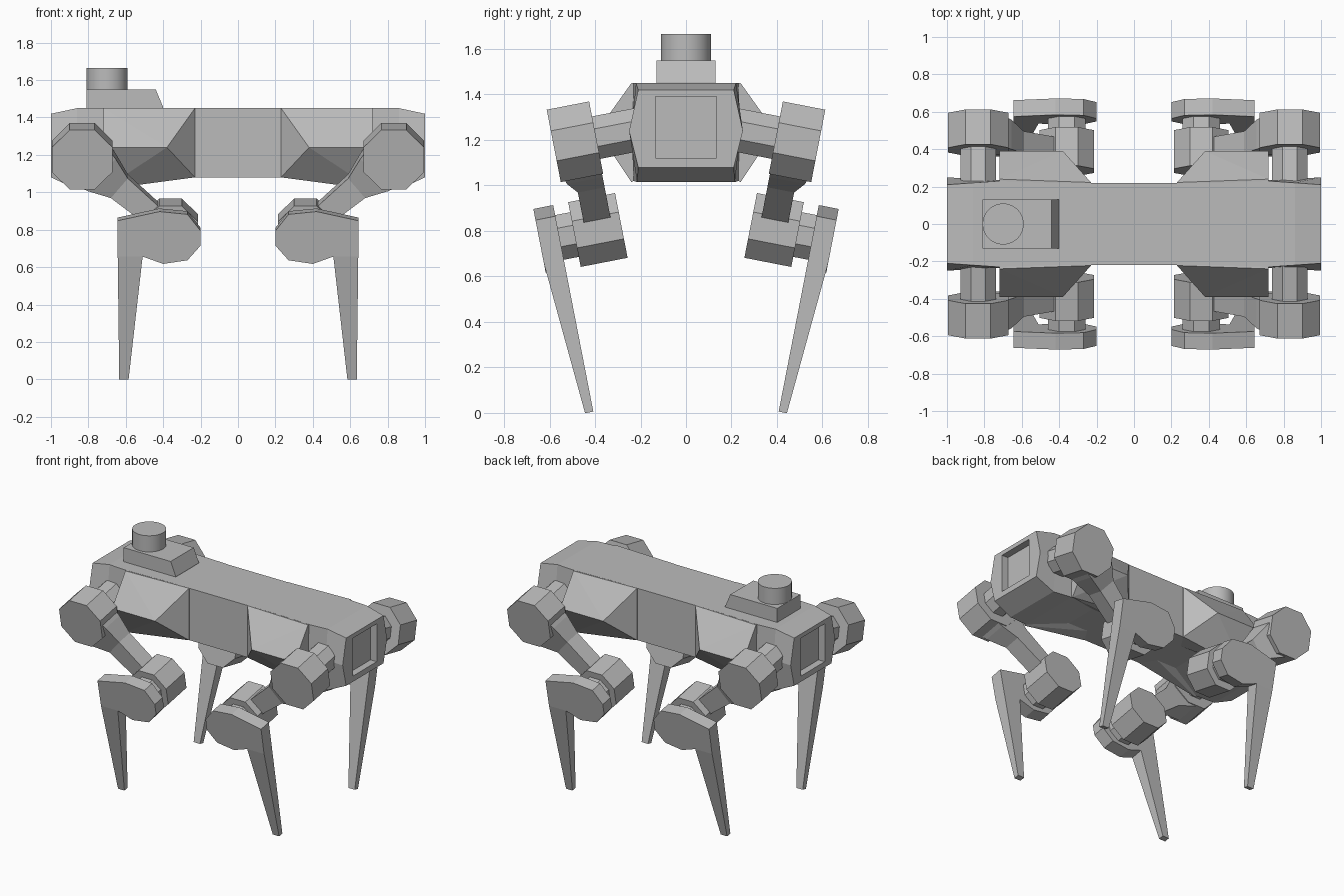
import bpy, bmesh, math
from mathutils import Vector

if "Cube" in bpy.data.objects:
    bpy.data.objects.remove(bpy.data.objects["Cube"])

grey = bpy.data.materials.new("plain_grey")
grey.use_nodes = True
grey.diffuse_color = (0.5, 0.5, 0.5, 1)
grey.node_tree.nodes["Principled BSDF"].inputs["Base Color"].default_value = (0.5, 0.5, 0.5, 1)


def finish(name, bm):
    bmesh.ops.recalc_face_normals(bm, faces=bm.faces)
    mesh = bpy.data.meshes.new(name)
    bm.to_mesh(mesh)
    bm.free()
    mesh.materials.append(grey)
    obj = bpy.data.objects.new(name, mesh)
    bpy.context.collection.objects.link(obj)
    return obj


def loft(name, rings):
    """Skin a row of equal rings and close both ends."""
    bm = bmesh.new()
    rows = [[bm.verts.new(p) for p in ring] for ring in rings]
    n = len(rows[0])
    for a, b in zip(rows, rows[1:]):
        for i in range(n):
            j = (i + 1) % n
            bm.faces.new((a[i], a[j], b[j], b[i]))
    bm.faces.new(rows[0])
    bm.faces.new(rows[-1])
    return finish(name, bm)


def hull(name, points):
    bm = bmesh.new()
    for p in points:
        bm.verts.new(p)
    res = bmesh.ops.convex_hull(bm, input=bm.verts)
    spare = {g for g in res["geom_interior"] + res["geom_unused"] if isinstance(g, bmesh.types.BMVert)}
    bmesh.ops.delete(bm, geom=list(spare), context="VERTS")
    bmesh.ops.dissolve_limit(bm, angle_limit=0.02, verts=bm.verts, edges=bm.edges)
    return finish(name, bm)


# Body: sections of (x, top z, top half width, middle half width, bottom z, bottom half width)
half = [(0.23, 1.45, 0.22, 0.22, 1.08, 0.22),
        (0.45, 1.45, 0.22, 0.22, 1.08, 0.22),
        (0.72, 1.45, 0.23, 0.235, 1.02, 0.23),
        (0.86, 1.45, 0.22, 0.24, 1.015, 0.215),
        (1.0, 1.42, 0.21, 0.25, 1.08, 0.21)]
sections = [(-s[0],) + s[1:] for s in reversed(half)] + half
body = loft("body", [[(x, -tw, tz), (x, tw, tz), (x, mw, 1.24),
                      (x, bw, bz), (x, -bw, bz), (x, -mw, 1.24)]
                     for x, tz, tw, mw, bz, bw in sections])

# Recessed panel in each end of the body
for end in (-1, 1):
    cutter = hull("panel_cutter", [(end * x, y, z) for x in (0.95, 1.05)
                                   for y in (-0.135, 0.135) for z in (1.12, 1.39)])
    cutter.hide_render = True
    mod = body.modifiers.new("panel", "BOOLEAN")
    mod.operation = "DIFFERENCE"
    mod.solver = "EXACT"
    mod.object = cutter
    bpy.context.view_layer.objects.active = body
    bpy.ops.object.modifier_apply(modifier=mod.name)
    bpy.data.objects.remove(cutter)

# Sensor mount and drum
hull("sensor_mount", [(x, y, z) for y in (-0.13, 0.13)
                      for x, z in ((-0.81, 1.44), (-0.40, 1.44), (-0.40, 1.455), (-0.44, 1.55), (-0.81, 1.55))])
drum = loft("sensor_drum", [[(-0.7 + 0.11 * math.cos(a), 0.11 * math.sin(a), z)
                             for a in (math.tau * i / 32 for i in range(32))] for z in (1.54, 1.665)])
bpy.ops.object.select_all(action="DESELECT")
drum.select_set(True)
bpy.context.view_layer.objects.active = drum
bpy.ops.object.shade_smooth_by_angle()

# Legs: built in a plane that leans inwards towards the foot
TILT = math.radians(11)
HIP, KNEE = Vector((0.833, -0.01)), Vector((0.36, -0.41))
PLATE = [(0.645, -0.315), (0.42, -0.265), (0.27, -0.28), (0.2, -0.37), (0.2, -0.45),
         (0.27, -0.53), (0.4, -0.55), (0.51, -0.51)]
INNER, OUTER = 0.137, 0.226


def octagon(centre, apothem):
    r = apothem / math.cos(math.pi / 8)
    return [(centre.x + r * math.cos(a), centre.y + r * math.sin(a))
            for a in (math.pi / 8 + i * math.pi / 4 for i in range(8))]


def build_leg(label, sx, sy):
    def place(x, out, up):
        c, s = math.cos(TILT), math.sin(TILT)
        return (sx * x, sy * (0.5 + out * c + up * s), 1.2 - out * s + up * c)

    def prism(part, profile, start, stop):
        loft(f"{label}_{part}", [[place(x, d, z) for x, z in profile] for d in (start, stop)])

    prism("hip_shaft", octagon(HIP, 0.095), -0.4, -0.1)
    prism("hip_motor", octagon(HIP, 0.162), -0.105, 0.085)
    prism("knee_motor", octagon(KNEE, 0.145), -0.14, 0.07)
    prism("knee_shaft", octagon(KNEE, 0.1), 0.06, 0.15)

    # Thigh narrows from the hip motor to a slim bar
    along = KNEE - HIP
    side = Vector((-along.y, along.x)).normalized()
    rings = []
    for t, width, low, high in ((0, 0.15, -0.1, 0.08), (0.22, 0.115, -0.1, 0.06),
                                (0.42, 0.07, -0.1, 0.02), (0.95, 0.055, -0.1, 0.02)):
        a, b = HIP + along * t + side * width, HIP + along * t - side * width
        rings.append([place(a.x, low, a.y), place(a.x, high, a.y),
                      place(b.x, high, b.y), place(b.x, low, b.y)])
    loft(f"{label}_thigh", rings)

    # Knee plate and tapering shin
    prism("knee_plate", PLATE + [(0.643, -0.51)], INNER, OUTER)
    loft(f"{label}_shin", [[place(a, INNER, z), place(a, d, z), place(b, d, z), place(b, INNER, z)]
                           for a, b, z, d in ((0.51, 0.643, -0.51, OUTER), (0.585, 0.635, -1.19, 0.174))])


# Side pods and legs at all four corners
for xname, sx in (("left", 1), ("right", -1)):
    for yname, sy in (("front", -1), ("back", 1)):
        hull(f"{yname}_{xname}_pod", [(sx * x, sy * y, z) for x, y, z in (
            (0.23, 0.222, 1.45), (0.23, 0.222, 1.08), (0.38, 0.39, 1.24), (0.72, 0.39, 1.24),
            (0.72, 0.24, 1.45), (0.72, 0.24, 1.015), (0.45, 0.222, 1.08),
            (0.23, 0.1, 1.44), (0.72, 0.1, 1.44), (0.23, 0.1, 1.09), (0.72, 0.1, 1.09))])
        build_leg(f"{yname}_{xname}", sx, sy)
